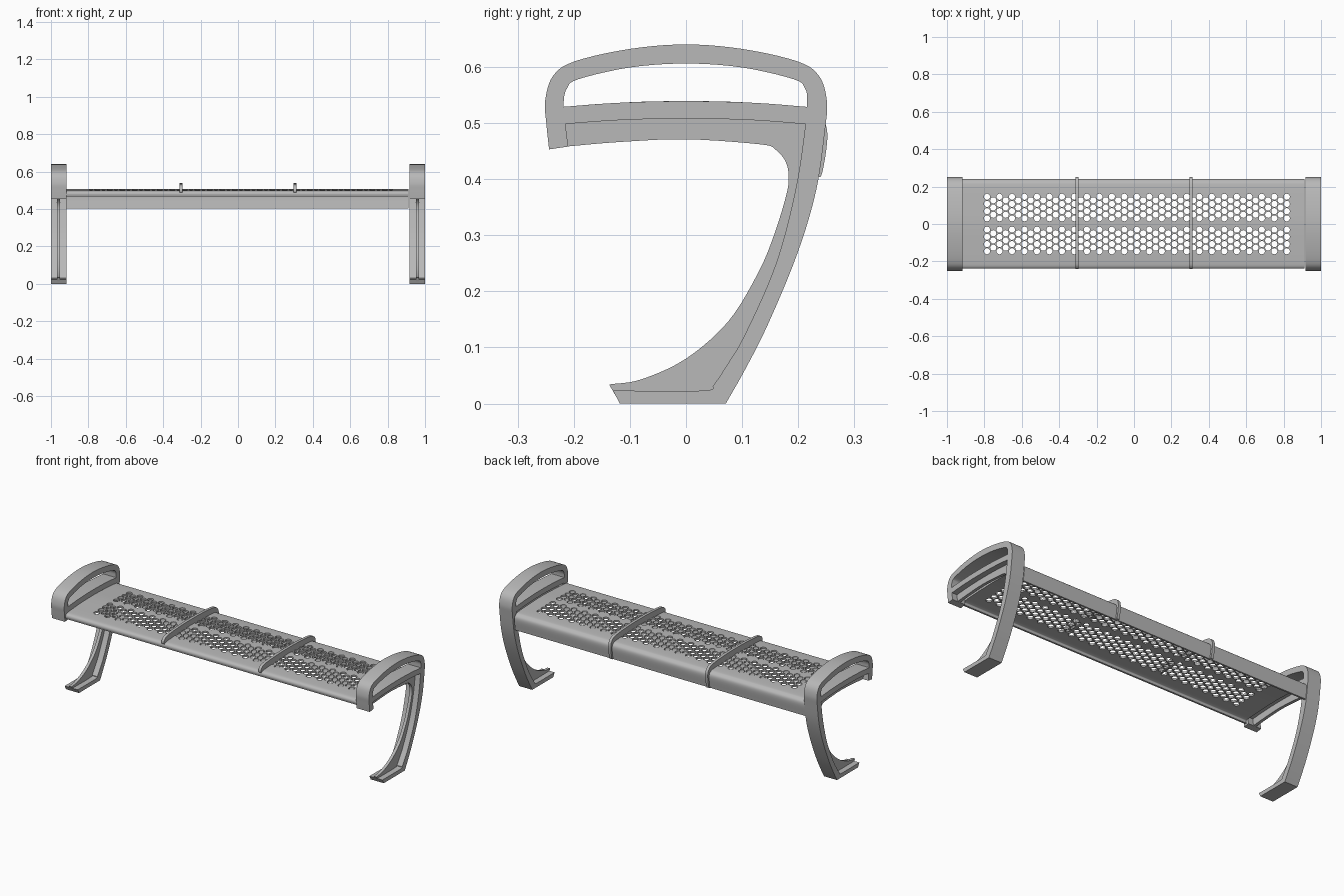
import bpy
import bmesh
from mathutils import Matrix, Vector

cube = bpy.data.objects.get("Cube")
if cube:
    bpy.data.objects.remove(cube)

GREY = (0.48, 0.48, 0.48, 1)
metal = bpy.data.materials.new("grey_metal")
metal.use_nodes = True
metal.diffuse_color = GREY
metal.node_tree.nodes["Principled BSDF"].inputs["Base Color"].default_value = GREY


def smooth(points, steps=5):
    """Smooth path through the given (y, z) points."""
    p = [Vector(q) for q in points]
    p = [2 * p[0] - p[1]] + p + [2 * p[-1] - p[-2]]
    path = []
    for a, b, c, d in zip(p, p[1:], p[2:], p[3:]):
        for i in range(steps):
            t = i / steps
            path.append(0.5 * (2 * b + (c - a) * t + (2 * a - 5 * b + 4 * c - d) * t ** 2
                               + (3 * b - a - 3 * c + d) * t ** 3))
    return path + [p[-2]]


def make_object(name, bm):
    mesh = bpy.data.meshes.new(name)
    bm.to_mesh(mesh)
    bm.free()
    obj = bpy.data.objects.new(name, mesh)
    bpy.context.collection.objects.link(obj)
    mesh.materials.append(metal)
    return obj


def select(obj):
    bpy.ops.object.select_all(action='DESELECT')
    obj.select_set(True)
    bpy.context.view_layer.objects.active = obj


def shade(obj):
    select(obj)
    bpy.ops.object.shade_smooth_by_angle(angle=0.6)


def band(name, edge_a, edge_b, centre, width):
    """Solid between two paired paths, with the given width along x."""
    bm = bmesh.new()
    lo, hi = centre - width / 2, centre + width / 2
    rings = []
    for a, b in zip(edge_a, edge_b):
        rings.append([bm.verts.new((x, q[0], q[1]))
                      for x, q in ((lo, a), (hi, a), (hi, b), (lo, b))])
    for r, s in zip(rings, rings[1:]):
        for i in range(4):
            j = (i + 1) % 4
            bm.faces.new((r[i], r[j], s[j], s[i]))
    bm.faces.new(rings[0])
    bm.faces.new(rings[-1])
    bmesh.ops.recalc_face_normals(bm, faces=bm.faces)
    obj = make_object(name, bm)
    shade(obj)
    return obj


# Outer and inner edges of the handle, leg and foot flange
flange_out = smooth([(-.244, .453), (-.249, .5), (-.251, .54), (-.237, .584), (-.198, .61),
                     (-.1, .632), (0, .64), (.1, .632), (.198, .61), (.237, .584),
                     (.251, .54), (.248, .49), (.232, .38), (.198, .266), (.146, .141),
                     (.105, .06), (.071, 0)])
flange_in = smooth([(-.21, .458), (-.215, .5), (-.218, .537), (-.212, .562), (-.192, .578),
                    (-.1, .599), (0, .606), (.1, .599), (.192, .578), (.212, .562),
                    (.216, .537), (.212, .49), (.195, .38), (.16, .248), (.105, .123),
                    (.072, .067), (.049, .032)])
flange_out += smooth([(.071, 0), (.03, 0), (-.118, 0)])[1:]
flange_in += smooth([(.049, .032), (.03, .023), (-.13, .023)])[1:]

# Flange that carries the seat, below the handle opening
arm_top = smooth([(-.23, .528), (-.12, .536), (0, .539), (.12, .536), (.225, .528)])
arm_low = smooth([(-.23, .497), (-.12, .505), (0, .508), (.12, .505), (.225, .497)])

# Thin stiffening web under the arm and inside the leg
web_out = smooth([(-.225, .515), (-.12, .52), (0, .52), (.13, .52), (.18, .517), (.215, .5),
                  (.212, .43), (.205, .385), (.185, .295), (.155, .2), (.115, .11),
                  (.07, .035), (0, .015), (-.123, .01)])
web_in = smooth([(-.225, .457), (-.12, .466), (0, .471), (.132, .462), (.159, .453),
                 (.178, .43), (.183, .4), (.177, .365), (.155, .295), (.127, .23),
                 (.075, .146), (0, .08), (-.08, .043), (-.137, .034)])

for side, label in ((1, "left"), (-1, "right")):
    band(label + "_frame_flange", flange_out, flange_in, side * .959, .082)
    band(label + "_arm_flange", arm_top, arm_low, side * .959, .082)
    band(label + "_frame_web", web_out, web_in, side * .959, .017)

# Seat sheet with rolled front lip and rear apron
seat_out = smooth([(-.236, .467), (-.239, .482), (-.23, .494), (-.2, .499), (-.1, .504),
                   (0, .507), (.1, .504), (.2, .499), (.228, .491), (.24, .468), (.232, .403)])
seat_in = smooth([(-.226, .467), (-.228, .48), (-.222, .485), (-.199, .489), (-.1, .494),
                  (0, .497), (.1, .494), (.198, .489), (.22, .482), (.23, .466), (.222, .403)])
seat = band("seat", seat_out, seat_in, -.004, 1.832)

# Two fields of staggered round holes
PITCH = .0385
bm = bmesh.new()
for col in range(49):
    rows = 4 - col % 2
    for field in (-1, 1):
        for row in range(rows):
            y = field * .088 + (row - (rows - 1) / 2) * PITCH
            x = -.786 + col * .0334
            bmesh.ops.create_cone(bm, cap_ends=True, segments=12, radius1=.0165,
                                  radius2=.0165, depth=.08,
                                  matrix=Matrix.Translation((x, y, .5)))
cutter = make_object("hole_cutter", bm)
cutter.hide_render = True
cut = seat.modifiers.new("holes", 'BOOLEAN')
cut.object = cutter
cut.operation = 'DIFFERENCE'
cut.solver = 'EXACT'
select(seat)
bpy.ops.object.modifier_apply(modifier=cut.name)
bpy.data.objects.remove(cutter)
shade(seat)

# Raised dividers that wrap over the seat and down the apron
div_out = smooth([(-.232, .484), (-.241, .495), (-.235, .514), (-.205, .529), (-.1, .537),
                  (0, .539), (.1, .537), (.2, .529), (.238, .514), (.252, .48),
                  (.243, .412), (.234, .403)])
div_in = smooth([(-.229, .484), (-.228, .488), (-.222, .489), (-.2, .493), (-.1, .498),
                 (0, .5), (.1, .498), (.2, .493), (.226, .486), (.235, .468),
                 (.228, .412), (.227, .403)])
for x, label in ((.305, "left"), (-.305, "right")):
    band(label + "_seat_divider", div_out, div_in, x, .016)
